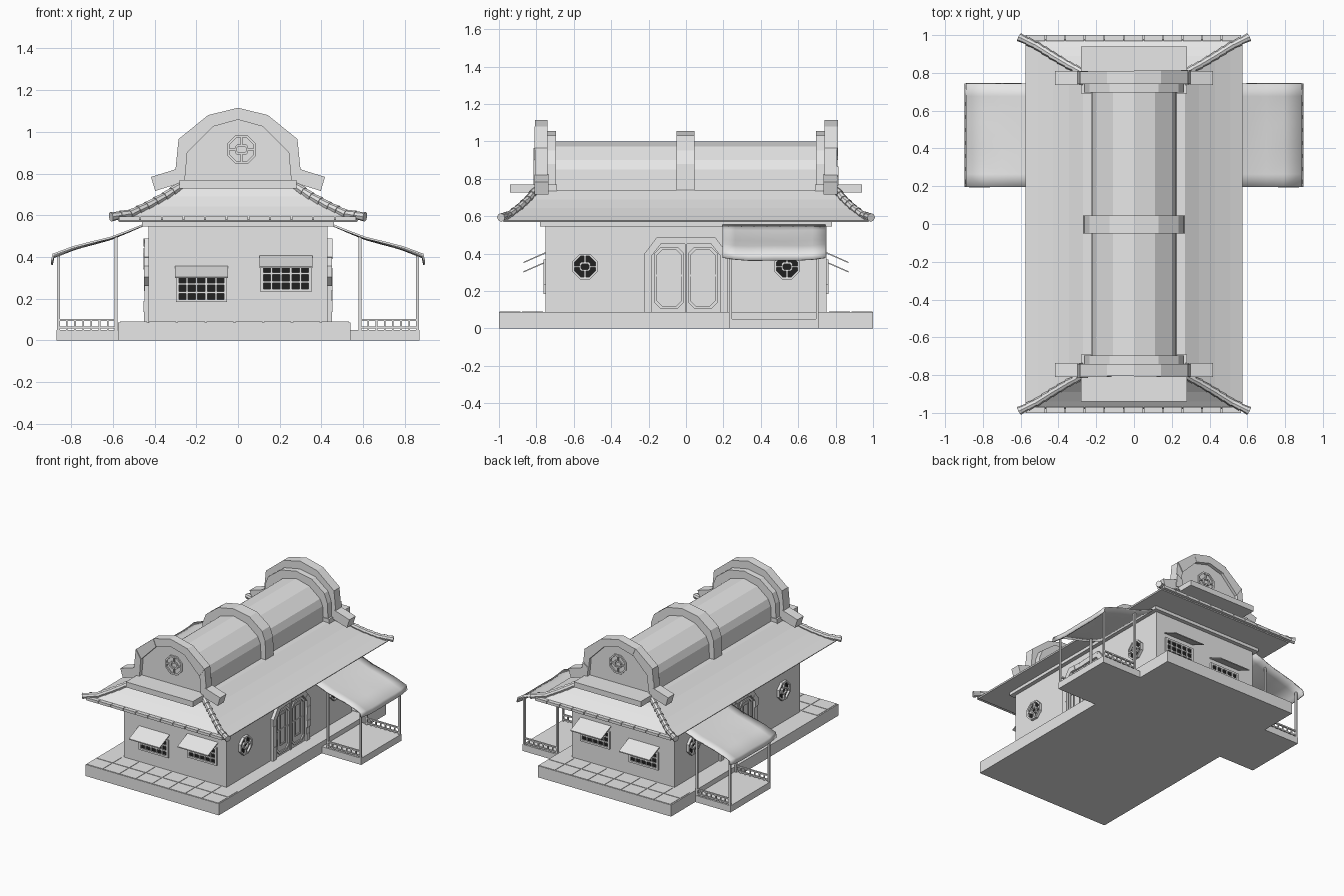
import bpy, bmesh, math, random
from mathutils import Vector, Matrix

random.seed(4)
if bpy.data.objects.get("Cube"):
    bpy.data.objects.remove(bpy.data.objects["Cube"], do_unlink=True)


def material(name, value):
    m = bpy.data.materials.new(name)
    m.use_nodes = True
    col = (value, value, value, 1)
    m.diffuse_color = col
    m.node_tree.nodes["Principled BSDF"].inputs["Base Color"].default_value = col
    return m


STONE = material("plain grey", 0.8)
DARK = material("dark opening", 0.015)


def finish(name, bm, mat=STONE):
    bmesh.ops.recalc_face_normals(bm, faces=bm.faces)
    me = bpy.data.meshes.new(name)
    bm.to_mesh(me)
    bm.free()
    me.materials.append(mat)
    ob = bpy.data.objects.new(name, me)
    bpy.context.collection.objects.link(ob)
    return ob


def add_box(bm, x, y, z, rot=None):
    """Box between ranges, optionally turned about its centre."""
    size = Vector((x[1] - x[0], y[1] - y[0], z[1] - z[0]))
    mid = Vector((x[0] + x[1], y[0] + y[1], z[0] + z[1])) / 2
    m = Matrix.Translation(mid) @ (rot or Matrix()) @ Matrix.Diagonal((*size, 1))
    bmesh.ops.create_cube(bm, size=1, matrix=m)


def box(name, x, y, z, mat=STONE, rot=None):
    bm = bmesh.new()
    add_box(bm, x, y, z, rot)
    return finish(name, bm, mat)


def add_prism(bm, pts, axis, lo, hi):
    """Extrude a (horizontal, z) outline along the x or y axis."""
    place = (lambda p, d: (d, p[0], p[1])) if axis == "x" else (lambda p, d: (p[0], d, p[1]))
    a = [bm.verts.new(place(p, lo)) for p in pts]
    b = [bm.verts.new(place(p, hi)) for p in pts]
    bm.faces.new(a)
    bm.faces.new(b)
    for i in range(len(pts)):
        j = (i + 1) % len(pts)
        bm.faces.new((a[i], a[j], b[j], b[i]))


def prism(name, pts, axis, lo, hi, mat=STONE):
    bm = bmesh.new()
    add_prism(bm, pts, axis, lo, hi)
    return finish(name, bm, mat)


def add_stones(bm, outer, inner, counts, axis, lo, hi, wobble=0.0):
    """Row of blocks filling the strip between two outlines."""
    O, I = [Vector(p) for p in outer], [Vector(p) for p in inner]
    for k, n in enumerate(counts):
        for s in range(n):
            t0, t1 = s / n, (s + 1) / n
            quad = [O[k].lerp(O[k + 1], t0), O[k].lerp(O[k + 1], t1),
                    I[k].lerp(I[k + 1], t1), I[k].lerp(I[k + 1], t0)]
            tip = hi + math.copysign(random.uniform(0, wobble), hi - lo)
            add_prism(bm, quad, axis, lo, tip)


def mirrored(half):
    """Complete an outline that runs from +h to the middle."""
    return half + [(-h, z) for h, z in reversed(half) if h > 0]


def octagon(h, z, w, t, cut=0.42):
    c = cut * min(w, t)
    return [(h + w, z - t + c), (h + w, z + t - c), (h + w - c, z + t), (h - w + c, z + t),
            (h - w, z + t - c), (h - w, z - t + c), (h - w + c, z - t), (h + w - c, z - t)]


def ring(bm, outer, inner, axis, lo, hi):
    add_stones(bm, outer + outer[:1], inner + inner[:1], [1] * len(outer), axis, lo, hi)


def lattice(name, h, z, r, axis, lo, hi):
    """Octagonal frame, small inner frame and spokes."""
    bm = bmesh.new()
    ring(bm, octagon(h, z, r, r, .6), octagon(h, z, r * .83, r * .83, .6), axis, lo, hi)
    ring(bm, octagon(h, z, r * .45, r * .35), octagon(h, z, r * .3, r * .22), axis, lo, hi)
    w = r * .07
    for s in (-1, 1):
        add_prism(bm, [(h - w, z + s * r * .34), (h + w, z + s * r * .34),
                       (h + w, z + s * r * .85), (h - w, z + s * r * .85)], axis, lo, hi)
        add_prism(bm, [(h + s * r * .42, z - w), (h + s * r * .42, z + w),
                       (h + s * r * .85, z + w), (h + s * r * .85, z - w)], axis, lo, hi)
    return finish(name, bm)


# Base slab, paving and walls
box("base_slab", (-.575, .54), (-1, 1), (0, .087))
bm = bmesh.new()
for s in (-1, 1):
    for row in range(2):
        for i in range(8):
            x, y = -.565 + i * .138, s * (.82 + row * .12)
            add_box(bm, (x, x + .13), (y - .056, y + .056), (.08, .09))
finish("paving", bm)
box("walls", (-.43, .43), (-.75, .75), (.08, .56))
box("wall_moulding", (-.46, .46), (-.78, .78), (.545, .577))

# Swept hip roof lofted from rectangles
rings = [(.27, .80, .74), (.345, .84, .69), (.43, .89, .643), (.51, .94, .605), (.575, .98, .577), (.57, .975, .568)]
bm = bmesh.new()
loops = [[bm.verts.new((sx * x, sy * y, z)) for sx, sy in ((1, 1), (-1, 1), (-1, -1), (1, -1))]
         for x, y, z in rings]
for a, b in zip(loops, loops[1:]):
    for i in range(4):
        bm.faces.new((a[i], a[(i + 1) % 4], b[(i + 1) % 4], b[i]))
bm.faces.new(loops[0])
bm.faces.new(loops[-1])
finish("roof", bm)

# Hip tiles and eave tiles
bm = bmesh.new()
path = [Vector(r) for r in rings[:4]] + [Vector((.60, .985, .59))]
for sx in (-1, 1):
    for sy in (-1, 1):
        for a, b in zip(path, path[1:]):
            for t in (0, .5):
                p, q = a.lerp(b, t), a.lerp(b, t + .6)
                p, q = (Vector((v.x * sx, v.y * sy, v.z + .004)) for v in (p, q))
                m = Matrix.Translation((p + q) / 2) @ (q - p).to_track_quat("Z", "Y").to_matrix().to_4x4()
                bmesh.ops.create_cone(bm, cap_ends=True, segments=8, radius1=.017, radius2=.023,
                                      depth=(q - p).length, matrix=m)
finish("hip_tiles", bm)
bm = bmesh.new()
for s in (-1, 1):
    for i in range(11):
        x = -.57 + i * 1.14 / 11
        add_box(bm, (x, x + .099), (s * .985 - .015, s * .985 + .015), (.574, .594))
finish("eave_tiles", bm)

# Barrel ridge with raised bands
barrel = mirrored([(.23, .72), (.222, .85), (.2, .9), (.11, .972), (0, 1.0)])
band = mirrored([(.267, .725), (.262, .88), (.235, .95), (.13, 1.03), (0, 1.055)])
prism("barrel_ridge", barrel, "y", -.75, .75)
prism("middle_band", band, "y", -.05, .045)

# Gables: wall, stone arch, ledge, shoulder stones and emblem
arch_out = mirrored([(.305, .765), (.285, .965), (.143, 1.08), (0, 1.115)])
arch_in = mirrored([(.255, .765), (.243, .90), (.12, 1.025), (0, 1.058)])
for s, side in ((-1, "front"), (1, "back")):
    prism(side + "_end_band", band, "y", s * .695, s * .745)
    prism(side + "_gable_wall", arch_in, "y", s * .74, s * .785)
    bm = bmesh.new()
    add_stones(bm, arch_out, arch_in, [2, 1, 1, 1, 1, 2], "y", s * .74, s * .805, .012)
    finish(side + "_gable_arch", bm)
    box(side + "_gable_ledge", (-.28, .28), sorted((s * .69, s * .94)), (.727, .768))
    for k in (-1, 1):
        box(side + "_shoulder_stone", sorted((k * .275, k * .41)), sorted((s * .735, s * .81)),
            (.735, .805), rot=Matrix.Rotation(k * .3, 4, "Y"))
    lattice(side + "_emblem", .017, .915, .07, "y", s * .78, s * .795)

# Barred windows with propped shutters on both ends
for s, side in ((-1, "front"), (1, "back")):
    for x, z in ((-.175, .25), (.23, .30)):
        w, h = .115, .06
        box(side + "_window_opening", (x - w, x + w), sorted((s * .745, s * .753)), (z - h, z + h), DARK)
        bm = bmesh.new()
        depth = sorted((s * .745, s * .762))
        for i in range(6):
            bx, t = x - w + i * w * 2 / 5, .008 if i in (0, 5) else .005
            add_box(bm, (bx - t, bx + t), depth, (z - h, z + h))
        for i in range(4):
            bz, t = z - h + i * h * 2 / 3, .007 if i in (0, 3) else .005
            add_box(bm, (x - w - .008, x + w + .008), depth, (bz - t, bz + t))
        finish(side + "_window_bars", bm)
        top = z + .11
        prism(side + "_window_shutter", [(s * .745, top), (s * .87, top - .055),
              (s * .87, top - .062), (s * .745, top - .007)], "x", x - .128, x + .128)

# Long sides: doors, round windows and porches
door_out = mirrored([(.222, .085), (.222, .40), (.155, .488)])
door_in = mirrored([(.182, .085), (.182, .39), (.135, .45)])
for s, side in ((-1, "right"), (1, "left")):
    bm = bmesh.new()
    add_stones(bm, door_out, door_in, [6, 2, 6, 2, 6], "x", s * .42, s * .447, .007)
    finish(side + "_door_surround", bm)
    prism(side + "_door_leaves", door_in, "x", s * .42, s * .434)
    bm = bmesh.new()
    for k in (-1, 1):
        h = k * .09
        ring(bm, octagon(h, .27, .078, .165), octagon(h, .27, .064, .15), "x", s * .43, s * .443)
        ring(bm, octagon(h, .285, .036, .12, .05), octagon(h, .285, .028, .11, .05), "x", s * .43, s * .441)
        add_box(bm, sorted((s * .43, s * .439)), (h - .064, h + .064), (.277, .287))
    add_box(bm, sorted((s * .43, s * .444)), (-.006, .006), (.09, .45))
    finish(side + "_door_panels", bm)
    for y in (-.54, .54):
        prism(side + "_round_opening", octagon(y, .33, .062, .058, .6), "x", s * .425, s * .434, DARK)
        lattice(side + "_round_window", y, .33, .068, "x", s * .425, s * .45)

    # Porch deck, posts and balustrades
    box(side + "_porch_deck", sorted((s * .5, s * .87)), (.23, .71), (0, .05))
    posts, rails = bmesh.new(), bmesh.new()
    for y in (.238, .702):
        for x, top in ((.585, .498), (.86, .405)):
            add_box(posts, (s * x - .007, s * x + .007), (y - .007, y + .007), (.04, top))
        for z in (.062, .097):
            add_box(rails, sorted((s * .585, s * .86)), (y - .006, y + .006), (z - .005, z + .005))
        for i in range(1, 7):
            x = s * (.585 + i * .275 / 7)
            add_box(rails, (x - .004, x + .004), (y - .004, y + .004), (.05, .097))
    finish(side + "_porch_posts", posts)
    finish(side + "_porch_rails", rails)

    # Sagging cloth awning with a hanging hem
    profile = [(.44, .558), (.53, .522), (.61, .492), (.70, .470), (.79, .447), (.885, .412), (.892, .378)]
    bm = bmesh.new()
    rows = []
    for i, (x, z) in enumerate(profile):
        row = []
        for j in range(9):
            v = j / 8
            sag = .018 * math.sin(math.pi * v) * i / 6 + .004 * math.sin(9 * v) * (i > 3)
            row.append(bm.verts.new((s * x, .195 + .55 * v, z - sag)))
        rows.append(row)
    for a, b in zip(rows, rows[1:]):
        for j in range(8):
            bm.faces.new((a[j], a[j + 1], b[j + 1], b[j]))
    cloth = finish(side + "_awning", bm)
    for p in cloth.data.polygons:
        p.use_smooth = True
    mod = cloth.modifiers.new("thickness", "SOLIDIFY")
    mod.thickness, mod.offset = .01, 0
